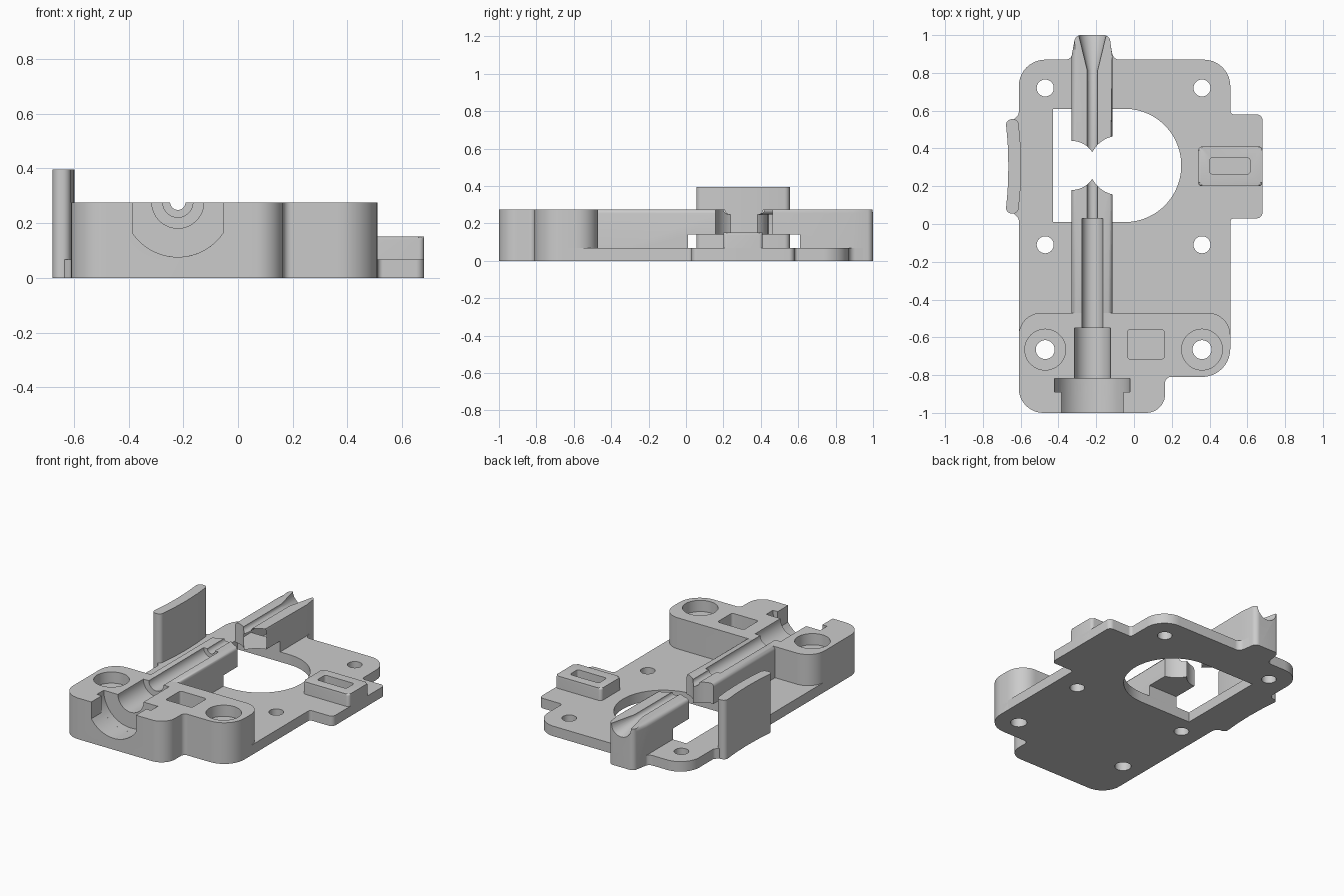
import bpy, bmesh, math
from mathutils import Vector, Matrix

old = bpy.data.objects.get("Cube")
if old:
    bpy.data.objects.remove(old, do_unlink=True)

grey = bpy.data.materials.new("plain_grey")
grey.use_nodes = True
COLOUR = (0.6, 0.6, 0.6, 1)
grey.diffuse_color = COLOUR
grey.node_tree.nodes["Principled BSDF"].inputs["Base Color"].default_value = COLOUR

AXIS_X, TOP = -0.22, 0.276      # filament channel centre line


def rounded(corners, steps=10):
    """Outline from (x, y, radius) corners, with arcs at the corners."""
    out = []
    for i, (x, y, r) in enumerate(corners):
        p = Vector((x, y, 0))
        if r == 0:
            out.append(p)
            continue
        a = (Vector((*corners[i - 1][:2], 0)) - p).normalized()
        b = (Vector((*corners[(i + 1) % len(corners)][:2], 0)) - p).normalized()
        half = a.angle(b) / 2
        centre = p + (a + b).normalized() * r / math.sin(half)
        reach = r / math.tan(half)
        v1 = (p + a * reach - centre).normalized()
        v2 = (p + b * reach - centre).normalized()
        out += [centre + v1.slerp(v2, k / steps).normalized() * r for k in range(steps + 1)]
    return out


def box(x0, x1, y0, y1, r=0):
    return rounded([(x0, y0, r), (x1, y0, r), (x1, y1, r), (x0, y1, r)], 6)


def finish(name, bm):
    bmesh.ops.recalc_face_normals(bm, faces=bm.faces)
    mesh = bpy.data.meshes.new(name)
    bm.to_mesh(mesh)
    bm.free()
    mesh.materials.append(grey)
    obj = bpy.data.objects.new(name, mesh)
    bpy.context.collection.objects.link(obj)
    return obj


def prism(name, outline, z0, z1, bevel=0, turn=None):
    """Extruded outline with an optional rounded top edge."""
    bm = bmesh.new()
    low = [bm.verts.new((p.x, p.y, z0)) for p in outline]
    high = [bm.verts.new((p.x, p.y, z1)) for p in outline]
    bm.faces.new(low[::-1])
    cap = bm.faces.new(high)
    for i in range(len(low)):
        bm.faces.new((low[i - 1], low[i], high[i], high[i - 1]))
    if bevel:
        bmesh.ops.bevel(bm, geom=list(cap.edges), offset=bevel, offset_type='OFFSET',
                        segments=3, profile=0.5, affect='EDGES', clamp_overlap=False)
    if turn:
        bm.transform(turn)
    return finish(name, bm)


def rod(start, end, r1, r2=None):
    """Round cutter between two points."""
    a, b = Vector(start), Vector(end)
    place = Matrix.Translation((a + b) / 2) @ (b - a).to_track_quat('Z', 'Y').to_matrix().to_4x4()
    bm = bmesh.new()
    bmesh.ops.create_cone(bm, cap_ends=True, segments=64, radius1=r1, radius2=r2 or r1,
                          depth=(b - a).length, matrix=place)
    return finish("cutter", bm)


def channel(y0, y1, r1, r2=None):
    return rod((AXIS_X, y0, TOP), (AXIS_X, y1, TOP), r1, r2)


def upright(x, y, r, z0=-0.1, z1=0.5):
    return rod((x, y, z0), (x, y, z1), r)


def activate(obj):
    bpy.ops.object.select_all(action='DESELECT')
    obj.select_set(True)
    bpy.context.view_layer.objects.active = obj


def cut(obj, cutters):
    activate(obj)
    for c in cutters:
        c.hide_render = True
        mod = obj.modifiers.new("cut", 'BOOLEAN')
        mod.operation, mod.solver, mod.object = 'DIFFERENCE', 'EXACT', c
        bpy.ops.object.modifier_apply(modifier=mod.name)


# Base plate with side tab, rear bump and flap root
plate = prism("base_plate", rounded([
    (-0.61, -0.99, 0.13), (0.165, -0.99, 0.1), (0.165, -0.81, 0.03), (0.51, -0.81, 0.15),
    (0.51, 0.03, 0.02), (0.68, 0.03, 0.03), (0.68, 0.58, 0.03), (0.51, 0.58, 0.02),
    (0.51, 0.87, 0.14), (-0.11, 0.87, 0.04), (-0.13, 0.99, 0.03), (-0.31, 0.99, 0.03),
    (-0.33, 0.87, 0.04), (-0.61, 0.87, 0.14), (-0.61, 0.58, 0.03), (-0.64, 0.55, 0.03),
    (-0.64, 0.06, 0.03), (-0.61, 0.03, 0.03)]), 0, 0.067, 0.016)

# Front block
block = prism("front_block", rounded([
    (-0.61, -1, 0.13), (0.165, -1, 0.1), (0.165, -0.81, 0.03), (0.51, -0.81, 0.15),
    (0.51, -0.47, 0.12), (-0.61, -0.47, 0.12)]), 0, 0.275, 0.02)

# Filament rail, narrowing at the rear
rail = prism("filament_rail", rounded([
    (-0.33, -0.5, 0), (-0.115, -0.5, 0), (-0.115, 0.89, 0), (-0.13, 1, 0.035),
    (-0.31, 1, 0.035), (-0.33, 0.89, 0)]), 0, 0.275, 0.022)

# Bowed side flap
bow = [-1, -0.5, 0, 0.5, 1]
edge = [(-0.613 + 0.015 * (1 - t * t), 0.305 + 0.25 * t, 0.03 if abs(t) == 1 else 0) for t in bow]
flap = prism("side_flap", rounded(edge + [(x - 0.067, y, r) for x, y, r in edge[::-1]]),
             0, 0.395, 0.018)

# Slotted lug on the side tab
lug = prism("side_lug", box(0.34, 0.68, 0.2, 0.41, 0.02), 0, 0.15, 0.012)

# Central opening and screw holes
opening = rounded([(-0.43, 0.01, 0), (0.25, 0.01, 0.299), (0.25, 0.61, 0.299), (-0.43, 0.61, 0)], 24)
window = prism("cutter", opening, -0.1, 0.14)
plate_holes = [upright(x, y, 0.045) for x in (-0.47, 0.36) for y in (-0.11, 0.72)]
bolt_holes = [upright(x, -0.665, 0.05) for x in (-0.47, 0.36)]
bores = [upright(x, -0.665, 0.108, 0.2) for x in (-0.47, 0.36)]

# Stepped filament channel
tube, sleeve = channel(-0.7, 1.1, 0.028), channel(-0.56, 0.03, 0.055)
socket, collar = channel(-0.82, -0.55, 0.095), channel(-0.89, -0.819, 0.2)
flare = channel(0.81, 1.03, 0.027, 0.08)

# Front mouth: round bottom with straight sides
xs = [-0.165 + 0.33 * i / 24 for i in range(25)]
arc = [Vector((AXIS_X + x, TOP - math.sqrt(0.04 - x * x), 0)) for x in xs]
arc += [Vector((AXIS_X + 0.165, 0.4, 0)), Vector((AXIS_X - 0.165, 0.4, 0))]
mouth = prism("cutter", arc, 0.87, 1.05, turn=Matrix.Rotation(math.pi / 2, 4, 'X'))

# Nut pocket, lug slot and roller clearances
pocket = prism("cutter", box(-0.035, 0.16, -0.715, -0.56, 0.015), 0.12, 0.4)
slot = prism("cutter", box(0.4, 0.615, 0.265, 0.35, 0.015), 0.08, 0.4)
rollers = [upright(-0.33, 0.31, 0.13), upright(-0.08, 0.31, 0.157)]

cut(plate, [window] + plate_holes + bolt_holes)
cut(block, [sleeve, socket, collar, mouth, pocket] + bolt_holes + bores)
cut(rail, [window, tube, sleeve, flare] + rollers)
cut(lug, [slot])

for obj in [o for o in bpy.data.objects if o.name.startswith("cutter")]:
    bpy.data.objects.remove(obj, do_unlink=True)

for obj in (plate, block, rail, flap, lug):
    activate(obj)
    bpy.ops.object.shade_smooth_by_angle(angle=math.radians(32))
